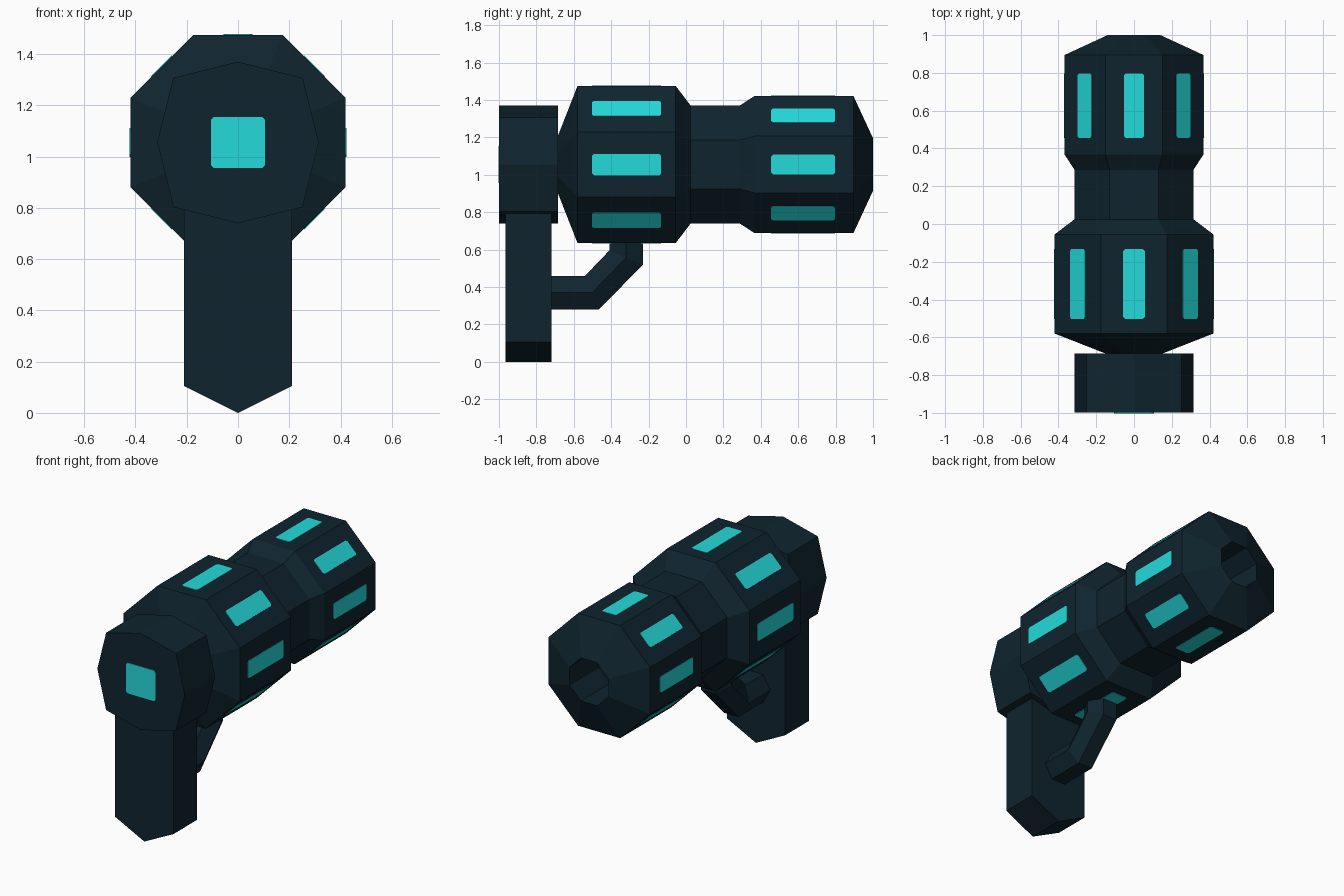
import bpy, bmesh, math
from mathutils import Vector

if "Cube" in bpy.data.objects:
    bpy.data.objects.remove(bpy.data.objects["Cube"])

AXIS_Z = 1.055


def material(name, rgb):
    m = bpy.data.materials.new(name)
    m.diffuse_color = (*rgb, 1)
    m.use_nodes = True
    m.node_tree.nodes["Principled BSDF"].inputs["Base Color"].default_value = m.diffuse_color
    return m


DARK = material("dark navy", (0.0048, 0.0176, 0.0275))
GLOW = material("bright cyan", (0.0176, 0.70, 0.71))


def loft(name, rings, mat):
    """Skin a list of equal-length point rings and cap both ends."""
    bm = bmesh.new()
    rows = [[bm.verts.new(p) for p in ring] for ring in rings]
    n = len(rows[0])
    for a, b in zip(rows, rows[1:]):
        for i in range(n):
            j = (i + 1) % n
            bm.faces.new((a[i], a[j], b[j], b[i]))
    bm.faces.new(rows[0])
    bm.faces.new(rows[-1])
    bmesh.ops.recalc_face_normals(bm, faces=bm.faces)
    mesh = bpy.data.meshes.new(name)
    bm.to_mesh(mesh)
    bm.free()
    mesh.materials.append(mat)
    ob = bpy.data.objects.new(name, mesh)
    bpy.context.collection.objects.link(ob)
    return ob


def octagon(y, apothem):
    """Octagon around the barrel axis with flat faces up and to the sides."""
    r = apothem / math.cos(math.pi / 8)
    angles = [math.pi / 8 + i * math.pi / 4 for i in range(8)]
    return [(r * math.cos(a), y, AXIS_Z + r * math.sin(a)) for a in angles]


def plate(name, origin, u, v, normal, hu, hv, cut=0.01, thick=0.003):
    """Thin glowing plate with clipped corners."""
    outline = [(hu - cut, hv), (-hu + cut, hv), (-hu, hv - cut), (-hu, -hv + cut),
               (-hu + cut, -hv), (hu - cut, -hv), (hu, -hv + cut), (hu, hv - cut)]
    rings = [[origin + u * a + v * b + normal * d for a, b in outline]
             for d in (-thick, thick)]
    return loft(name, rings, GLOW)


# Main body and barrel, with a bore at the muzzle
profile = [(-0.69, 0.14), (-0.58, 0.42), (-0.055, 0.42), (0.025, 0.315),
           (0.287, 0.315), (0.367, 0.367), (0.895, 0.367), (1.0, 0.14), (0.7, 0.14)]
loft("body_and_barrel", [octagon(y, r) for y, r in profile], DARK)

# Rear cap
cap = [(0, 0.315), (0.252, 0.252), (0.315, 0), (0.252, -0.252),
       (0, -0.315), (-0.252, -0.252), (-0.315, 0), (-0.252, 0.252)]
loft("rear_cap", [[(x, y, AXIS_Z + z) for x, z in cap] for y in (-0.999, -0.685)], DARK)

# Grip with pointed foot
grip = [(-0.21, 0.83), (-0.21, 0.105), (0, 0), (0.21, 0.105), (0.21, 0.83)]
loft("grip", [[(x, y, z) for x, z in grip] for y in (-0.965, -0.72)], DARK)

# Hexagonal trigger guard: centre and mitred half-thickness of each section (y, z)
guard = [((-0.73, 0.37), (0, 0.09)), ((-0.5025, 0.37), (-0.0375, 0.09)),
         ((-0.32, 0.5575), (-0.09, 0.0375)), ((-0.32, 0.67), (-0.09, 0))]
hexagon = [(0.104, 0), (0.052, 1), (-0.052, 1), (-0.104, 0), (-0.052, -1), (0.052, -1)]
loft("trigger_guard",
     [[(x, c[0] + k * o[0], c[1] + k * o[1]) for x, k in hexagon] for c, o in guard], DARK)

# Light panels on all eight faces of the body and barrel
Y = Vector((0, 1, 0))
for part, y0, y1, apothem, half in (("body_light", -0.503, -0.133, 0.42, 0.0575),
                                    ("barrel_light", 0.455, 0.797, 0.367, 0.053)):
    for i in range(8):
        a = i * math.pi / 4
        n = Vector((math.cos(a), 0, math.sin(a)))
        t = Vector((-math.sin(a), 0, math.cos(a)))
        centre = Vector((0, (y0 + y1) / 2, AXIS_Z)) + n * apothem
        plate(f"{part}_{i + 1}", centre, t, Y, n, half, (y1 - y0) / 2)

# Square light on the rear cap
plate("rear_light", Vector((0, -0.999, AXIS_Z)), Vector((1, 0, 0)), Vector((0, 0, 1)),
      -Y, 0.105, 0.1)
